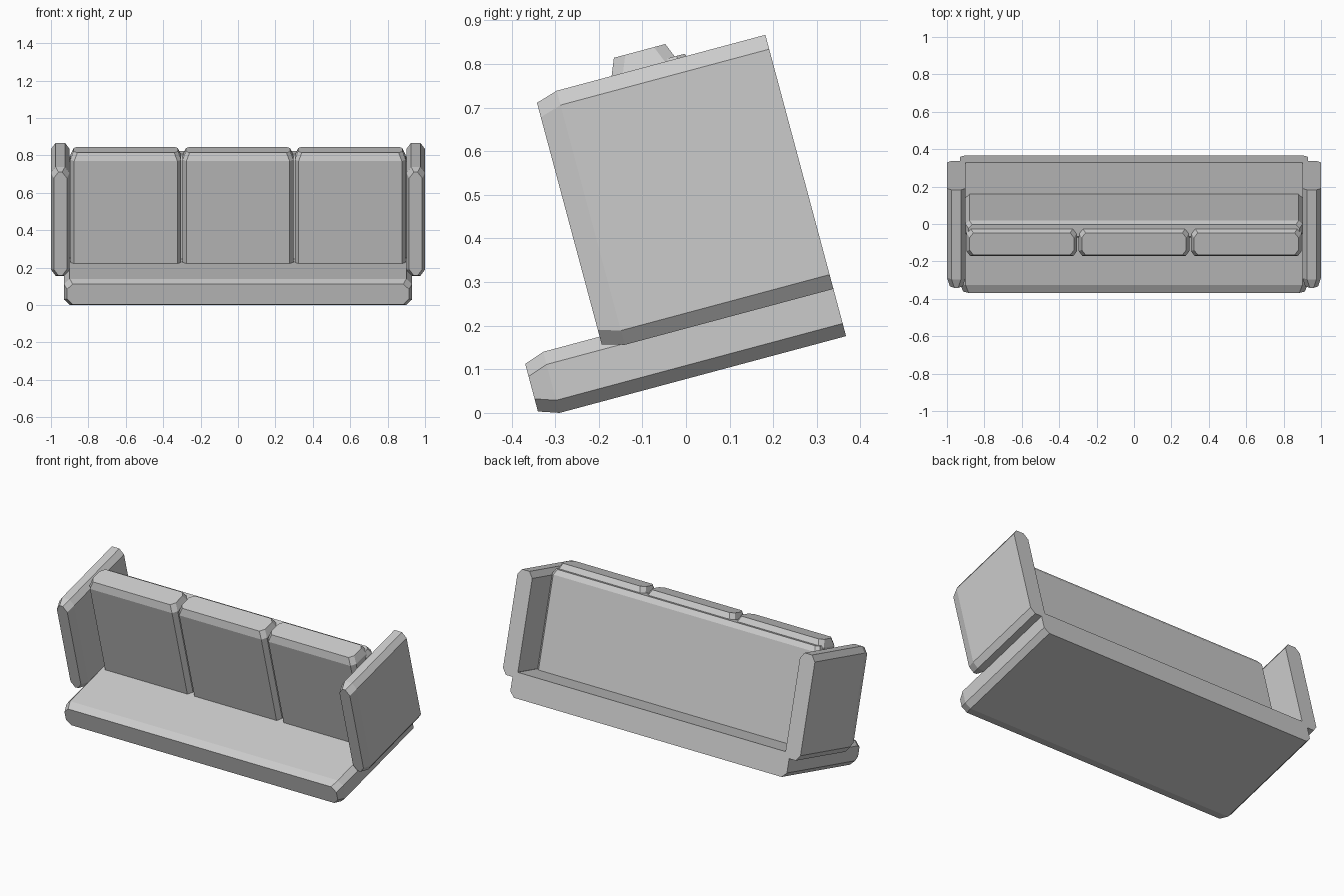
import bpy, bmesh
from math import radians

TILT = radians(15)  # the whole sofa leans forward

cube = bpy.data.objects.get("Cube")
if cube:
    bpy.data.objects.remove(cube, do_unlink=True)


def octagon(a, b, cut_a, cut_b, inset=0):
    """Rectangle a x b with its corners cut off, optionally shrunk."""
    a0, a1 = a[0] + inset, a[1] - inset
    b0, b1 = b[0] + inset, b[1] - inset
    return [(a0 + cut_a, b0), (a1 - cut_a, b0), (a1, b0 + cut_b), (a1, b1 - cut_b),
            (a1 - cut_a, b1), (a0 + cut_a, b1), (a0, b1 - cut_b), (a0, b0 + cut_b)]


def padded_block(name, a, b, cuts, levels, inset, upright):
    """Extrude a cut-corner section along three levels; the last ring is inset.
    Upright blocks run along z, the others run along y."""
    bm = bmesh.new()
    rings = []
    for level, shrink in zip(levels, (0, 0, inset)):
        section = octagon(a, b, *cuts, shrink)
        rings.append([bm.verts.new((p, q, level) if upright else (p, level, q))
                      for p, q in section])
    for low, high in zip(rings, rings[1:]):
        for i in range(len(low)):
            j = (i + 1) % len(low)
            bm.faces.new((low[i], low[j], high[j], high[i]))
    bm.faces.new(rings[0])
    bm.faces.new(rings[-1])
    bmesh.ops.recalc_face_normals(bm, faces=bm.faces)
    mesh = bpy.data.meshes.new(name)
    bm.to_mesh(mesh)
    bm.free()
    obj = bpy.data.objects.new(name, mesh)
    obj.rotation_euler.x = TILT
    bpy.context.collection.objects.link(obj)
    return obj


# Seat base, with its softened edge at the front
padded_block("seat_base", (-0.93, 0.93), (0.075, 0.22), (0.03, 0.03),
             (0.4, -0.28, -0.327), 0.016, upright=False)

# Pair of arms
arms = padded_block("arms", (0.9, 1.0), (0.187, 0.79), (0.025, 0.034),
                    (0.4, -0.095, -0.146), 0.015, upright=False)
mirror = arms.modifiers.new("Mirror", 'MIRROR')
mirror.use_axis[0] = True

# Back panel behind the cushions
padded_block("back_panel", (-0.9, 0.9), (0.13, 0.224), (0.02, 0.02),
             (0.2, 0.765, 0.796), 0.014, upright=True)

# Three back cushions
for side, centre in (("right", -0.6), ("middle", 0), ("left", 0.6)):
    padded_block("back_cushion_" + side, (centre - 0.296, centre + 0.296),
                 (0.034, 0.19), (0.02, 0.027), (0.21, 0.787, 0.829), 0.017,
                 upright=True)
